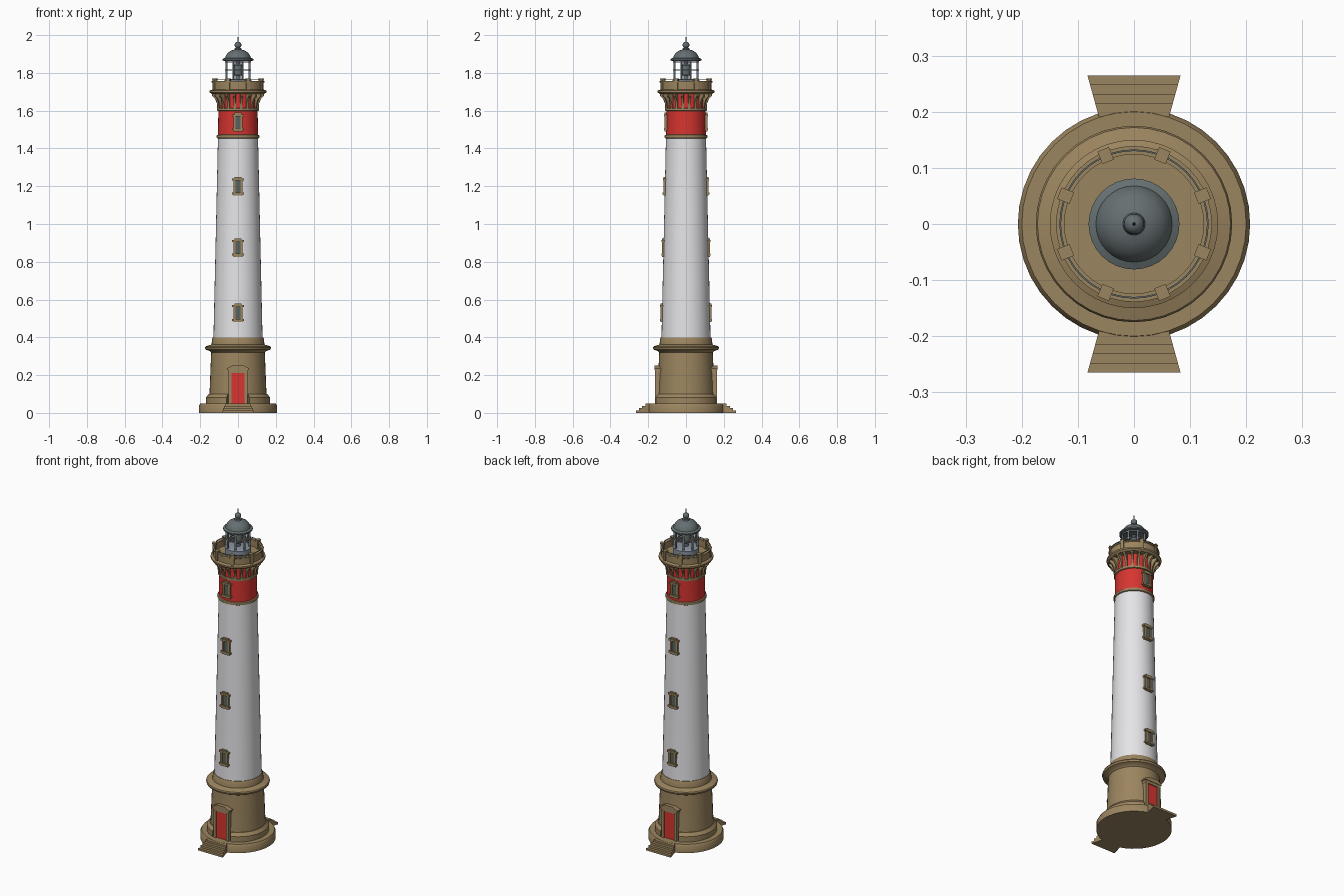
import bpy, bmesh, math
from math import sin, cos, pi
from mathutils import Matrix, Vector

if "Cube" in bpy.data.objects:
    bpy.data.objects.remove(bpy.data.objects["Cube"])


def mat(name, rgb):
    m = bpy.data.materials.new(name)
    m.diffuse_color = (*rgb, 1)
    m.use_nodes = True
    m.node_tree.nodes["Principled BSDF"].inputs["Base Color"].default_value = m.diffuse_color
    return m


STONE = mat("tan stone", (0.33, 0.235, 0.115))
WHITE = mat("white paint", (0.80, 0.80, 0.82))
RED = mat("red paint", (0.68, 0.035, 0.03))
SLATE = mat("slate metal", (0.13, 0.16, 0.165))
STEEL = mat("pale steel", (0.25, 0.29, 0.34))
GLASS = mat("dark window glass", (0.10, 0.125, 0.11))


def finish(bm, name, m):
    bmesh.ops.remove_doubles(bm, verts=bm.verts, dist=1e-5)
    bmesh.ops.recalc_face_normals(bm, faces=bm.faces)
    me = bpy.data.meshes.new(name)
    bm.to_mesh(me)
    bm.free()
    me.materials.append(m)
    ob = bpy.data.objects.new(name, me)
    bpy.context.collection.objects.link(ob)
    bpy.context.view_layer.objects.active = ob
    ob.select_set(True)
    bpy.ops.object.shade_smooth_by_angle(angle=math.radians(32))
    ob.select_set(False)
    return ob


def lathe(name, prof, m, n=40, a0=0.0, a1=2 * pi, closed=False):
    """Turn an (r, z) profile about z; a partial turn gets end caps."""
    bm = bmesh.new()
    full = a1 - a0 > 2 * pi - 1e-4
    rows = []
    for i in range(n if full else n + 1):
        a = a0 + (a1 - a0) * i / n
        rows.append([bm.verts.new((r * cos(a), r * sin(a), z)) for r, z in prof])
    k = len(prof)
    for i in range(n):
        p, q = rows[i], rows[(i + 1) % len(rows)]
        for j in range(k if closed else k - 1):
            bm.faces.new((p[j], q[j], q[(j + 1) % k], p[(j + 1) % k]))
    if not full and closed:
        bm.faces.new(rows[0])
        bm.faces.new(rows[-1])
    # collapse rings on the axis
    bmesh.ops.dissolve_degenerate(bm, dist=1e-6, edges=bm.edges)
    return finish(bm, name, m)


def add_prism(bm, pts, d0, d1, M):
    """Extrude an outline in local x,z from local y = d0 to d1."""
    a = [bm.verts.new(M @ Vector((x, d0, z))) for x, z in pts]
    b = [bm.verts.new(M @ Vector((x, d1, z))) for x, z in pts]
    bm.faces.new(a)
    bm.faces.new(b[::-1])
    for i in range(len(pts)):
        j = (i + 1) % len(pts)
        bm.faces.new((a[i], a[j], b[j], b[i]))


def rect(x0, x1, z0, z1):
    return [(x0, z0), (x1, z0), (x1, z1), (x0, z1)]


def prisms(name, parts, m, angles):
    """parts: (outline, d0, d1), repeated around z at each angle (0 = front)."""
    bm = bmesh.new()
    for a in angles:
        M = Matrix.Rotation(a, 4, 'Z')
        for pts, d0, d1 in parts:
            add_prism(bm, pts, d0, d1, M)
    return finish(bm, name, m)


BOTH = (0, pi)

# Base: round plinth and the tan ground storey with its cornice
lathe("plinth", [(0, 0), (0.207, 0), (0.207, 0.038), (0.2, 0.05), (0.14, 0.05)], STONE)
g = 0.36
for s, name in ((0, "footing_right"), (pi, "footing_left")):
    lathe(name, [(0.145, 0.05), (0.17, 0.05), (0.17, 0.082), (0.155, 0.10), (0.145, 0.10)],
          STONE, 20, s - pi / 2 + g, s + pi / 2 - g, True)
lathe("ground_storey", [(0.153, 0.05), (0.150, 0.12), (0.142, 0.32), (0.15, 0.328), (0.172, 0.335),
                        (0.175, 0.345), (0.172, 0.352), (0.140, 0.362), (0.137, 0.392),
                        (0.133, 0.40), (0.125, 0.40)], STONE)

# Entrance steps, front and back: stacked trapezoid treads
bm = bmesh.new()
for ang in BOTH:
    M = Matrix.Rotation(ang, 4, 'Z')
    for i in range(4):
        y0 = 0.265 - 0.0165 * i
        w = lambda y: 0.065 + (y - 0.2) * 0.277
        z0, z1 = 0.0125 * i, 0.0125 * (i + 1) - (0.001 if i == 3 else 0)
        ring = [(-w(y0), -y0), (w(y0), -y0), (w(0.185), -0.185), (-w(0.185), -0.185)]
        lo = [bm.verts.new(M @ Vector((x, y, z0))) for x, y in ring]
        hi = [bm.verts.new(M @ Vector((x, y, z1))) for x, y in ring]
        bm.faces.new(lo)
        bm.faces.new(hi)
        for j in range(4):
            bm.faces.new((lo[j], lo[(j + 1) % 4], hi[(j + 1) % 4], hi[j]))
finish(bm, "entrance_steps", STONE)

# Doors with stone surround and pediment
prisms("doors", [(rect(-0.035, -0.001, 0.05, 0.215), -0.157, -0.14),
                 (rect(0.001, 0.035, 0.05, 0.215), -0.157, -0.14)], RED, BOTH)
prisms("door_surrounds", [
    (rect(-0.05, -0.034, 0.05, 0.215), -0.164, -0.13),
    (rect(0.034, 0.05, 0.05, 0.215), -0.164, -0.13),
    (rect(-0.052, 0.052, 0.212, 0.228), -0.163, -0.13),
    ([(-0.058, 0.228), (0.058, 0.228), (0.058, 0.236), (0.028, 0.252),
      (-0.028, 0.252), (-0.058, 0.236)], -0.166, -0.13)], STONE, BOTH)

# Tapering white shaft, red band and stone rings
lathe("white_shaft", [(0.130, 0.395), (0.118, 0.92), (0.106, 1.46)], WHITE)
lathe("red_band", [(0.106, 1.46), (0.104, 1.60), (0.106, 1.69)], RED)
lathe("lower_ring", [(0.104, 1.452), (0.112, 1.456), (0.114, 1.463), (0.112, 1.470), (0.104, 1.474)], STONE)
lathe("upper_ring", [(0.103, 1.597), (0.110, 1.600), (0.111, 1.606), (0.110, 1.612), (0.103, 1.615)], STONE)

# Windows, front and back
for i, z in enumerate((0.53, 0.875, 1.20, 1.54)):
    r = 0.130 - 0.0235 * (min(z, 1.46) - 0.4) / 1.06
    f = -r - 0.007
    prisms(f"window_frame_{i + 1}", [
        (rect(-0.025, -0.014, z - 0.036, z + 0.036), f, -r + 0.02),
        (rect(0.014, 0.025, z - 0.036, z + 0.036), f, -r + 0.02),
        (rect(-0.031, 0.031, z + 0.03, z + 0.041), f - 0.003, -r + 0.02),
        (rect(-0.018, 0.018, z + 0.041, z + 0.049), f - 0.001, -r + 0.02),
        (rect(-0.031, 0.031, z - 0.043, z - 0.032), f - 0.004, -r + 0.02),
        (rect(-0.024, 0.024, z - 0.05, z - 0.043), f, -r + 0.02)], STONE, BOTH)
    prisms(f"window_pane_{i + 1}", [(rect(-0.015, 0.015, z - 0.033, z + 0.031), -r - 0.002, -r + 0.015)],
           GLASS, BOTH)

# Corbels under the gallery: stepped brackets
bm = bmesh.new()
for i in range(20):
    M = Matrix.Rotation(2 * pi * (i + 0.5) / 20, 4, 'Z') @ Matrix.Rotation(pi / 2, 4, 'Z')
    add_prism(bm, [(-0.098, 1.612), (-0.110, 1.612), (-0.113, 1.64), (-0.122, 1.662),
                   (-0.138, 1.678), (-0.138, 1.692), (-0.098, 1.692)], -0.006, 0.006, M)
finish(bm, "corbels", STONE)

# Gallery floor, parapet, posts and rail
lathe("gallery", [(0.10, 1.688), (0.139, 1.688), (0.150, 1.697), (0.150, 1.706), (0.136, 1.712),
                  (0.136, 1.748), (0.139, 1.75), (0.139, 1.757), (0.124, 1.757), (0.124, 1.75),
                  (0.127, 1.748), (0.127, 1.715), (0, 1.715)], STONE)
prisms("parapet_posts", [(rect(-0.009, 0.009, 1.708, 1.766), -0.142, -0.122),
                         (rect(-0.011, 0.011, 1.764, 1.770), -0.144, -0.120)],
       STONE, [pi / 8 + i * pi / 4 for i in range(8)])
lathe("gallery_rail", [(0.130, 1.764), (0.133, 1.764), (0.133, 1.767), (0.130, 1.767)], SLATE, closed=True)

# Lantern room: drum, lamp, mullions and hoops
lathe("lantern_drum", [(0.072, 1.715), (0.072, 1.762), (0.064, 1.766), (0, 1.766)], STEEL, 32)
lathe("lamp", [(0.014, 1.766), (0.014, 1.785), (0.023, 1.79), (0.027, 1.815), (0.023, 1.84),
               (0.012, 1.846), (0.012, 1.866)], SLATE, 20)
prisms("lantern_mullions", [(rect(-0.004, 0.004, 1.762, 1.866), -0.069, -0.061)],
       STEEL, [pi / 8 + i * pi / 4 for i in range(8)])
for z in (1.815, 1.858):
    lathe("lantern_hoop", [(0.062, z - 0.003), (0.068, z - 0.003), (0.068, z + 0.003), (0.062, z + 0.003)],
          STEEL, 32, closed=True)

# Domed roof, ball finial and lightning rod
lathe("roof", [(0, 1.862), (0.070, 1.862), (0.081, 1.866), (0.081, 1.874), (0.068, 1.880), (0.064, 1.892),
               (0.052, 1.908), (0.034, 1.919), (0.020, 1.923), (0.018, 1.930), (0.009, 1.933)], SLATE, 32)
lathe("ball_finial", [(0.018 * sin(pi * i / 10), 1.947 - 0.018 * cos(pi * i / 10)) for i in range(11)], SLATE, 20)
lathe("lightning_rod", [(0.003, 1.96), (0.002, 1.985), (0, 2.0)], SLATE, 8)
